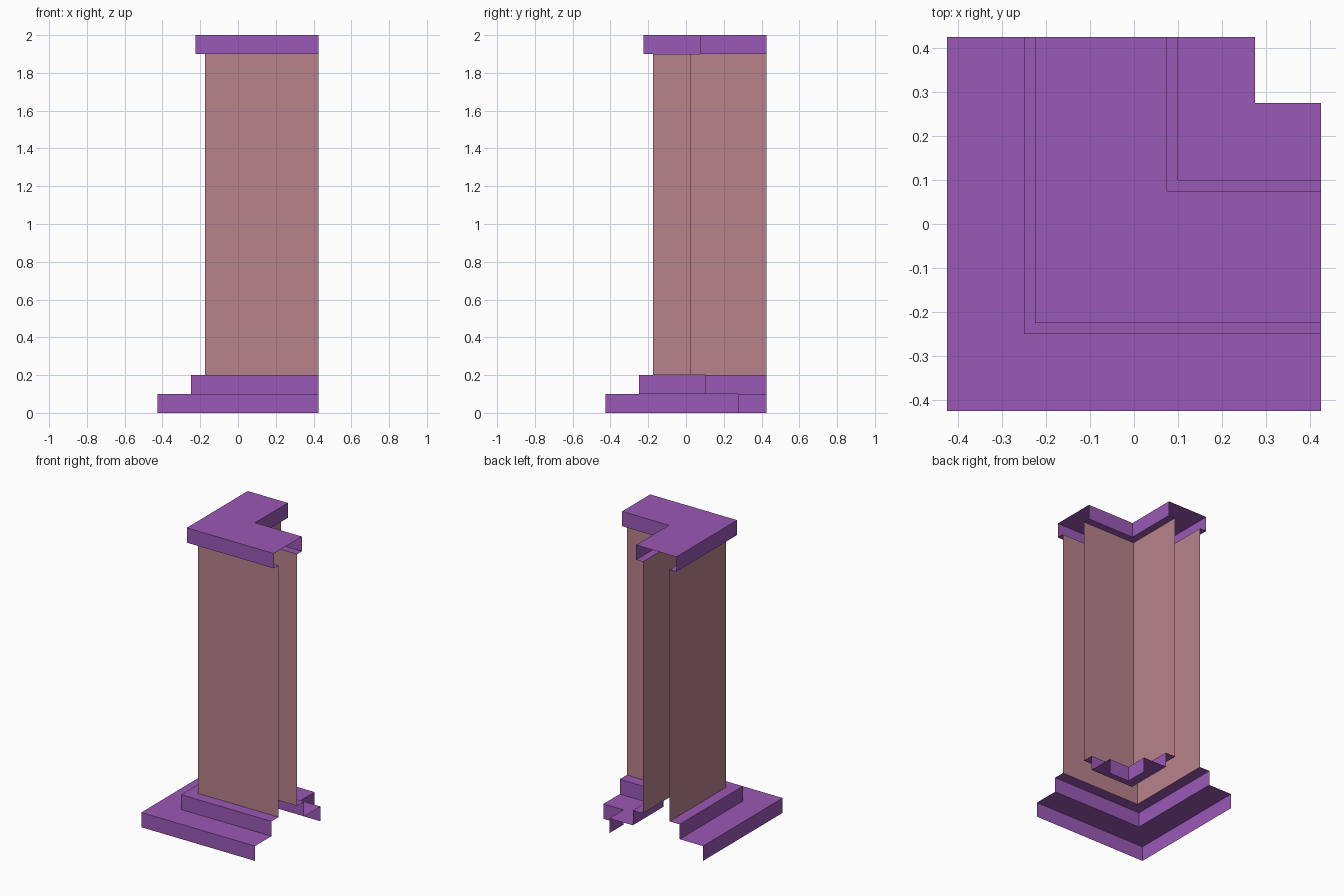
import bpy
import bmesh

cube = bpy.data.objects.get("Cube")
if cube:
    bpy.data.objects.remove(cube, do_unlink=True)

END = 0.425  # where both open arms of the corner stop


def make_material(name, rgb):
    mat = bpy.data.materials.new(name)
    mat.use_nodes = True
    color = (*rgb, 1.0)
    mat.diffuse_color = color
    mat.node_tree.nodes["Principled BSDF"].inputs["Base Color"].default_value = color
    return mat


def corner_sweep(name, profile, mat):
    """Sweep an (offset, height) profile round a mitred right-angle corner, ends open."""
    bm = bmesh.new()
    rows = [[bm.verts.new(p) for p in ((END, d, z), (d, d, z), (d, END, z))]
            for d, z in profile]
    for low, high in zip(rows, rows[1:]):
        for i in range(2):
            bm.faces.new((low[i], high[i], high[i + 1], low[i + 1]))
    mesh = bpy.data.meshes.new(name)
    bm.to_mesh(mesh)
    bm.free()
    mesh.materials.append(mat)
    obj = bpy.data.objects.new(name, mesh)
    bpy.context.collection.objects.link(obj)
    return obj


purple = make_material("purple trim", (0.328, 0.100, 0.468))
pink = make_material("dusty pink wall", (0.479, 0.226, 0.258))

# Stepped base on both sides of the wall
corner_sweep("outer_base", [(-0.425, 0), (-0.425, 0.1), (-0.25, 0.1),
                            (-0.25, 0.2), (-0.175, 0.2)], purple)
corner_sweep("inner_base", [(0.025, 0.2), (0.1, 0.2), (0.1, 0.1),
                            (0.275, 0.1), (0.275, 0)], purple)

# Thin wall skins
corner_sweep("outer_wall", [(-0.175, 0.2), (-0.175, 1.9)], pink)
corner_sweep("inner_wall", [(0.025, 1.9), (0.025, 0.2)], pink)

# Overhanging cap
corner_sweep("cornice", [(-0.175, 1.9), (-0.225, 1.9), (-0.225, 2),
                         (0.075, 2), (0.075, 1.9), (0.025, 1.9)], purple)
